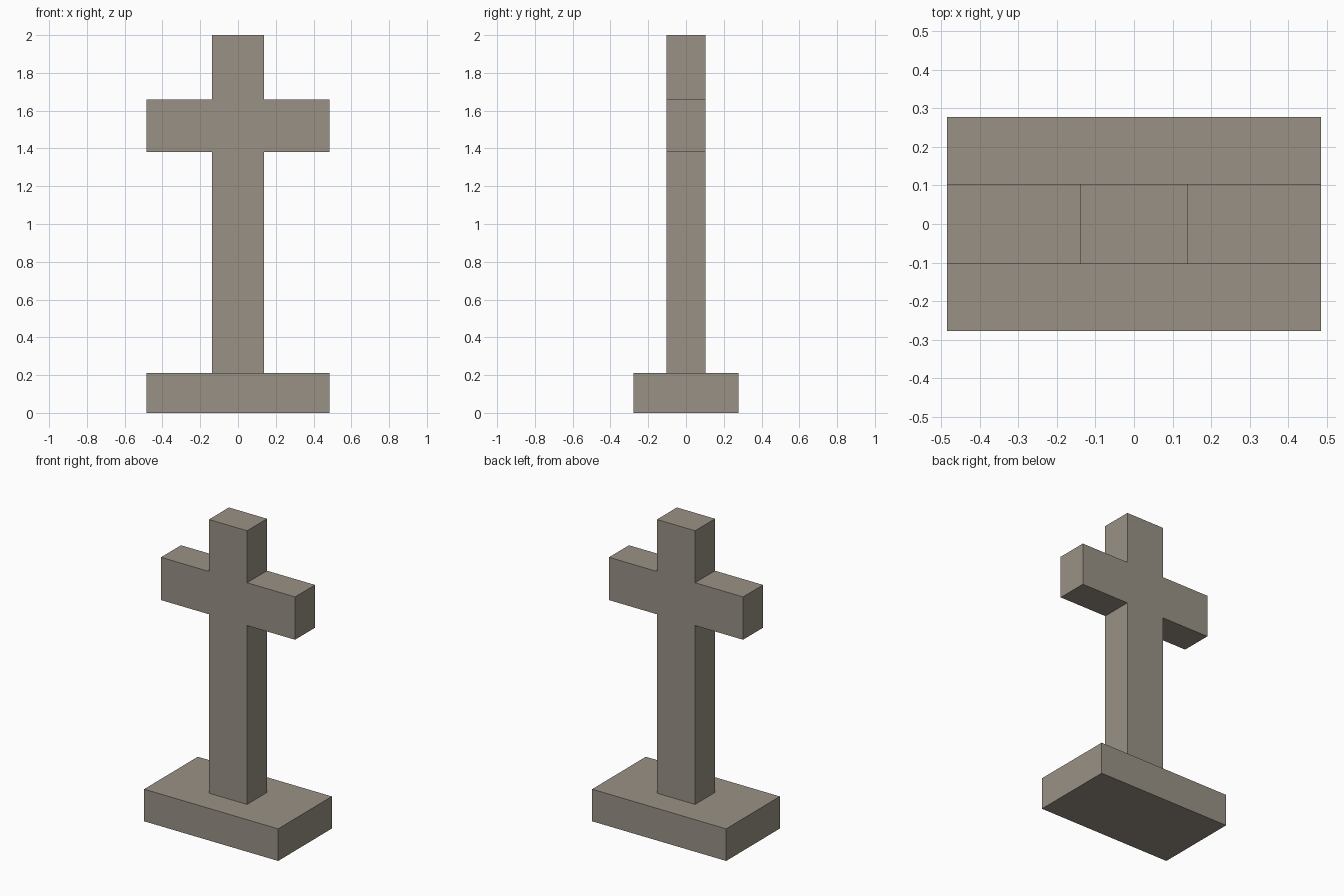
import bpy
import bmesh

cube = bpy.data.objects.get("Cube")
if cube:
    bpy.data.objects.remove(cube, do_unlink=True)

# Stone colour
stone = bpy.data.materials.new("weathered_stone")
stone.use_nodes = True
colour = (0.32, 0.285, 0.235, 1.0)
stone.diffuse_color = colour
bsdf = stone.node_tree.nodes["Principled BSDF"]
bsdf.inputs["Base Color"].default_value = colour
bsdf.inputs["Roughness"].default_value = 0.9


def extruded_part(name, half_outline, depth):
    """Mirror a right-hand (x, z) outline across x = 0 and extrude it along y."""
    outline = half_outline + [(-x, z) for x, z in reversed(half_outline)]
    bm = bmesh.new()
    face = bm.faces.new([bm.verts.new((x, -depth / 2, z)) for x, z in outline])
    result = bmesh.ops.extrude_face_region(bm, geom=[face], use_keep_orig=True)
    moved = [v for v in result["geom"] if isinstance(v, bmesh.types.BMVert)]
    bmesh.ops.translate(bm, verts=moved, vec=(0, depth, 0))
    bmesh.ops.recalc_face_normals(bm, faces=bm.faces)
    mesh = bpy.data.meshes.new(name)
    bm.to_mesh(mesh)
    bm.free()
    mesh.materials.append(stone)
    obj = bpy.data.objects.new(name, mesh)
    bpy.context.collection.objects.link(obj)
    return obj


BASE_TOP, ARM_LOW, ARM_HIGH, TOP = 0.21, 1.38, 1.66, 2.0
POST, REACH = 0.138, 0.485

# Rectangular plinth
extruded_part("base", [(REACH, 0), (REACH, BASE_TOP)], 0.555)

# Upright and crossbar as one solid, standing on the plinth
extruded_part("cross", [
    (POST, BASE_TOP), (POST, ARM_LOW), (REACH, ARM_LOW),
    (REACH, ARM_HIGH), (POST, ARM_HIGH), (POST, TOP),
], 0.206)
